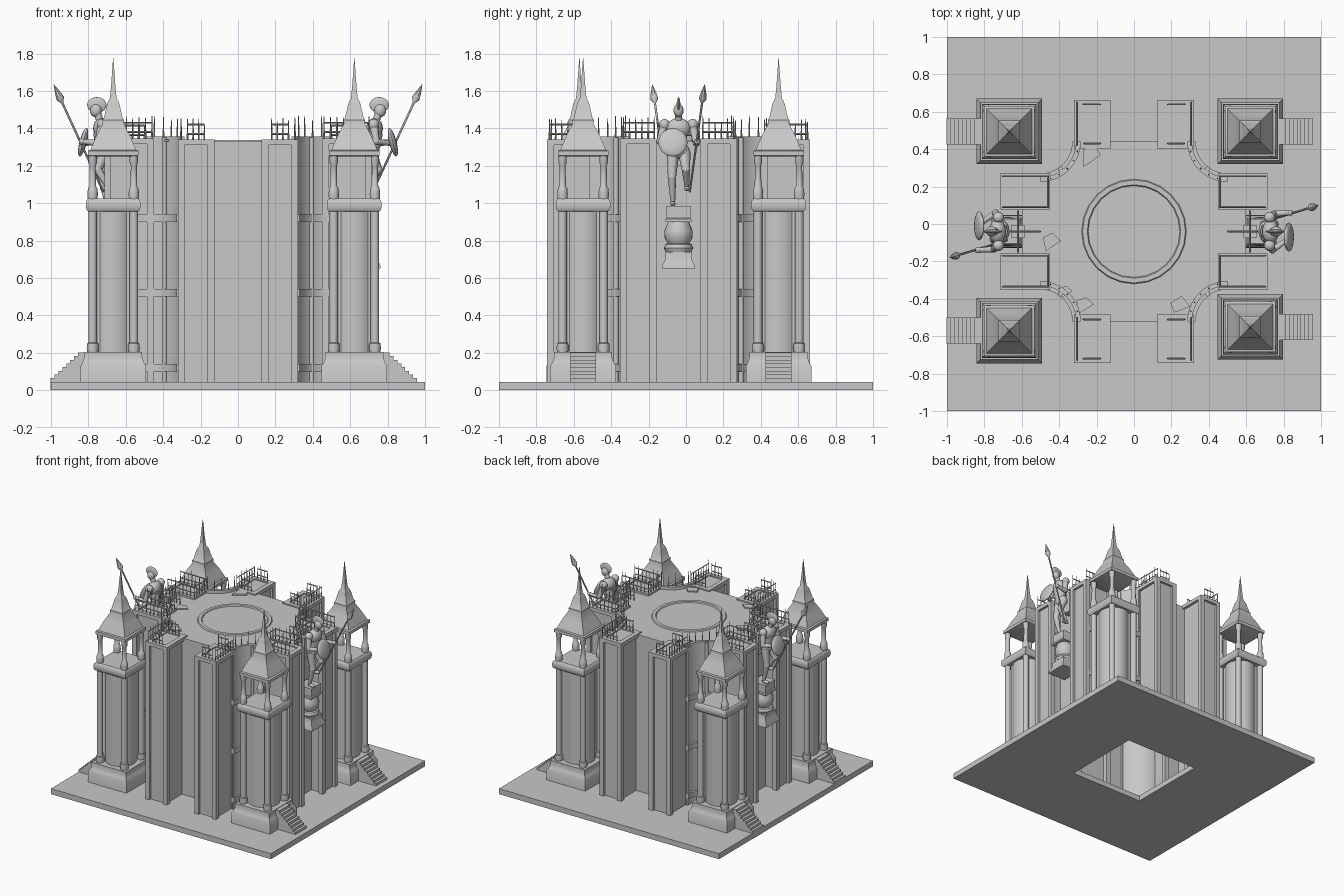
import bpy, bmesh, math, random
from mathutils import Matrix, Vector

random.seed(4)
old = bpy.data.objects.get("Cube")
if old:
    bpy.data.objects.remove(old, do_unlink=True)

stone = bpy.data.materials.new("grey_stone")
stone.use_nodes = True
grey = (0.58, 0.58, 0.58, 1)
stone.diffuse_color = grey
stone.node_tree.nodes["Principled BSDF"].inputs["Base Color"].default_value = grey

CY = -0.04      # centre line of the keep
SLAB = 0.045    # top of the ground slab
ROOF = 1.33


def finish(bm, name, matrix=None, smooth=True):
    bmesh.ops.recalc_face_normals(bm, faces=bm.faces)
    me = bpy.data.meshes.new(name)
    bm.to_mesh(me)
    bm.free()
    if matrix:
        me.transform(matrix)
        if matrix.determinant() < 0:
            me.flip_normals()
    me.materials.append(stone)
    ob = bpy.data.objects.new(name, me)
    bpy.context.collection.objects.link(ob)
    if smooth:
        bpy.ops.object.select_all(action='DESELECT')
        ob.select_set(True)
        bpy.context.view_layer.objects.active = ob
        bpy.ops.object.shade_smooth_by_angle(angle=math.radians(40))


def box(bm, x0, x1, y0, y1, z0, z1):
    m = Matrix.Translation(((x0 + x1) / 2, (y0 + y1) / 2, (z0 + z1) / 2))
    m = m @ Matrix.Diagonal((abs(x1 - x0), abs(y1 - y0), z1 - z0, 1))
    bmesh.ops.create_cube(bm, size=1, matrix=m)


def lathe(bm, x, y, profile, n=16, closed=False):
    """Turn (radius, z) points; n=4 gives a square section with half width = radius."""
    k, a0 = (math.sqrt(2), math.pi / 4) if n == 4 else (1, 0)
    rings = [[bm.verts.new((x + k * r * math.cos(a0 + math.tau * i / n),
                            y + k * r * math.sin(a0 + math.tau * i / n), z))
              for i in range(n)] for r, z in profile]
    pairs = list(zip(rings, rings[1:])) + ([(rings[-1], rings[0])] if closed else [])
    for a, b in pairs:
        for i in range(n):
            j = (i + 1) % n
            bm.faces.new((a[i], a[j], b[j], b[i]))
    if not closed:
        bm.faces.new(rings[0])
        bm.faces.new(rings[-1])


def prism(bm, pts, z0, z1, bottom=True):
    lo = [bm.verts.new((x, y, z0)) for x, y in pts]
    hi = [bm.verts.new((x, y, z1)) for x, y in pts]
    for i in range(len(pts)):
        j = (i + 1) % len(pts)
        bm.faces.new((lo[i], lo[j], hi[j], hi[i]))
    bm.faces.new(hi)
    if bottom:
        bm.faces.new(lo)


def rod(bm, p, q, r0, r1=None, n=10):
    p, q = Vector(p), Vector(q)
    d = q - p
    m = Matrix.Translation((p + q) / 2) @ d.to_track_quat('Z', 'Y').to_matrix().to_4x4()
    bmesh.ops.create_cone(bm, cap_ends=True, segments=n, radius1=r0,
                          radius2=r0 if r1 is None else r1, depth=d.length, matrix=m)


def ball(bm, c, r):
    m = Matrix.Translation(c) @ Matrix.Diagonal((*r, 1))
    bmesh.ops.create_uvsphere(bm, u_segments=16, v_segments=10, radius=1, matrix=m)


def spike(bm, x, y, z):
    rod(bm, (x, y, z), (x, y, z + random.uniform(0.08, 0.12)), 0.005, 0.002, n=4)


def fence(bm, path, z):
    """Spiked railing along a path of (x, y) points."""
    for a, b in zip(path, path[1:]):
        a, b = Vector((*a, z)), Vector((*b, z))
        for h in (0.035, 0.085):
            up = Vector((0, 0, h))
            rod(bm, a + up, b + up, 0.005, n=4)
        count = max(1, round((b - a).length / 0.035))
        for i in range(count + 1):
            spike(bm, *a.lerp(b, i / count))


def arc(r, n=10):
    """Quarter arc of the concave corner, from the end wing to the side wing."""
    return [(0.5 + r * math.cos(math.pi * (1 + i / n / 2)),
             0.48 + r * math.sin(math.pi * (1 + i / n / 2))) for i in range(n + 1)]


def wing(bm, u0, u1, v0, v1, z, swap):
    """Buttress block: a pilaster at each corner, recessed faces and a rimmed top."""
    def b(a0, a1, c0, c1, z0, z1):
        box(bm, *((c0, c1, a0, a1) if swap else (a0, a1, c0, c1)), z0, z1)
    g, w = 0.02, 0.037
    b(u0 + g, u1 - g, v0 + g, v1 - g, 0, z - 0.008)
    for u in (u0, u1 - w):
        for v in (v0, v1 - w):
            b(u, u + w, v, v + w, 0, z)
        b(u, u + w, v0 + w, v1 - w, z - 0.03, z)
    for v in (v0, v1 - w):
        b(u0 + w, u1 - w, v, v + w, z - 0.03, z)


# Ground slab with a square opening
bm = bmesh.new()
lathe(bm, 0, 0, [(1, 0), (1, SLAB), (0.335, SLAB), (0.335, 0)], 4, closed=True)
finish(bm, "ground_slab", smooth=False)

# Hollow keep with four concave corners
quarter = arc(0.19) + [(0.6, 0.29)]
outline = (quarter + [(x, -y) for x, y in reversed(quarter)]
           + [(-x, -y) for x, y in quarter] + [(-x, y) for x, y in reversed(quarter)])
bm = bmesh.new()
prism(bm, outline, SLAB, ROOF, bottom=False)
centre = Matrix.Translation((0, CY, 0))
finish(bm, "keep_walls", centre)

bm = bmesh.new()
lathe(bm, 0, CY, [(0.28, ROOF), (0.275, 1.338), (0.25, 1.338), (0.245, ROOF)], 24, closed=True)
finish(bm, "roof_ring", smooth=False)

# Broken slabs lying on the roof
bm = bmesh.new()
for x, y, r in ((-0.23, 0.37, 0.075), (-0.45, -0.09, 0.06), (-0.27, -0.43, 0.055),
                (0.24, -0.44, 0.06), (-0.37, -0.36, 0.04)):
    pts = [(x + r * random.uniform(0.6, 1.1) * math.cos(a),
            y + r * random.uniform(0.6, 1.1) * math.sin(a)) for a in (0, 1.3, 2.7, 4.2)]
    prism(bm, pts, ROOF, ROOF + 0.01)
finish(bm, "roof_rubble", smooth=False)

# Corner walls, wings and railings, mirrored to all four quarters
for sx, sy, place in ((1, 1, "back_left"), (-1, 1, "back_right"),
                      (1, -1, "front_left"), (-1, -1, "front_right")):
    m = centre @ Matrix.Diagonal((sx, sy, 1, 1))
    bm = bmesh.new()
    wing(bm, 0.125, 0.322, 0.44, 0.703, 1.34, False)
    finish(bm, place + "_end_wing", m, False)

    bm = bmesh.new()
    wing(bm, 0.117, 0.312, 0.45, 0.715, 1.345, True)
    for z in (0.1, 0.5, 0.9):
        box(bm, 0.487, 0.678, 0.28, 0.305, z, z + 0.04)
    finish(bm, place + "_side_wing", m, False)

    bm = bmesh.new()
    prism(bm, arc(0.19) + arc(0.215)[::-1], SLAB, 1.355)
    for z in (0.1, 0.5, 0.9):
        prism(bm, arc(0.17) + arc(0.195)[::-1], z, z + 0.04)
    x, y = arc(0.18)[6]
    rod(bm, (x, y, SLAB), (x, y, 1.35), 0.013)
    finish(bm, place + "_curved_wall", m)

    bm = bmesh.new()
    fence(bm, [(0.305, 0.46), (0.305, 0.69)], 1.335)
    fence(bm, [(0.18, 0.68), (0.27, 0.68)], 1.335)
    fence(bm, [(0.18, 0.47), (0.27, 0.47)], 1.335)
    fence(bm, [(0.70, 0.295), (0.46, 0.295), (0.46, 0.13), (0.70, 0.13)], 1.345)
    for x, y in arc(0.203, 6)[1:-1]:
        spike(bm, x, y, 1.35)
    finish(bm, place + "_railing", m, False)

# Corner towers with outward stairs
for tx, ty, place in ((0.622, 0.495, "back_left"), (-0.667, 0.495, "back_right"),
                      (0.622, -0.55, "front_left"), (-0.667, -0.57, "front_right")):
    m = Matrix.Translation((tx, ty, 0))
    corners = [(a, b) for a in (-0.11, 0.11) for b in (-0.11, 0.11)]

    bm = bmesh.new()
    lathe(bm, 0, 0, [(0.175, 0), (0.175, 0.13), (0.163, 0.15), (0.155, 0.175), (0.155, 0.205)], 4)
    finish(bm, place + "_tower_plinth", m)

    # Square core with a rounded face on each side and a post at each corner
    bm = bmesh.new()
    lathe(bm, 0, 0, [(0.093, 0.2), (0.093, 0.97)], 4)
    lathe(bm, 0, 0, [(0.118, 0.2), (0.118, 0.97)], 32)
    for x, y in corners:
        lathe(bm, x, y, [(0.03, 0.205), (0.032, 0.225), (0.03, 0.25), (0.023, 0.255), (0.023, 0.97)], 12)
    finish(bm, place + "_tower_shaft", m)

    bm = bmesh.new()
    lathe(bm, 0, 0, [(0.132, 0.955), (0.143, 0.965), (0.147, 0.99), (0.143, 1.015), (0.132, 1.025)], 4)
    for x, y in corners:
        lathe(bm, x, y, [(0.026, 1.02), (0.028, 1.05), (0.025, 1.08), (0.018, 1.09),
                         (0.016, 1.2), (0.022, 1.215), (0.022, 1.255)], 12)
    finish(bm, place + "_belfry", m)

    bm = bmesh.new()
    lathe(bm, 0, 0, [(0.125, 1.25), (0.135, 1.255), (0.135, 1.28), (0.122, 1.285), (0.09, 1.36),
                     (0.056, 1.425), (0.058, 1.445), (0.05, 1.455), (0.033, 1.53), (0.027, 1.545),
                     (0.018, 1.56), (0.012, 1.62), (0.001, 1.775)], 4)
    finish(bm, place + "_spire", m)

    bm = bmesh.new()
    s = 1 if tx > 0 else -1
    for i in range(8):
        box(bm, s * 0.15, s * (0.335 - i * 0.021), -0.07, 0.07, 0, SLAB + 0.0195 * (i + 1))
    finish(bm, place + "_stairs", m, False)

# Guardian on each flank; the second is the first turned half way round
for turn, place in ((0, "left"), (math.pi, "right")):
    m = centre @ Matrix.Rotation(turn, 4, 'Z')
    bm = bmesh.new()
    lathe(bm, 0.675, 0, [(0.088, 0.65), (0.085, 0.67), (0.07, 0.7), (0.068, 0.74)], 4)
    lathe(bm, 0.675, 0, [(0.07, 0.74), (0.078, 0.76), (0.07, 0.78), (0.058, 0.785), (0.074, 0.815),
                         (0.076, 0.85), (0.06, 0.89), (0.055, 0.9)], 24)
    lathe(bm, 0.675, 0, [(0.07, 0.9), (0.07, 0.915), (0.063, 0.92), (0.063, 0.985)], 4)
    finish(bm, place + "_pedestal", m)

    bm = bmesh.new()
    for hip, knee, foot in (((0.71, -0.03, 1.27), (0.73, -0.035, 1.14), (0.7, -0.03, 1.0)),
                            ((0.71, 0.03, 1.27), (0.75, 0.04, 1.18), (0.69, 0.045, 1.08))):
        rod(bm, hip, knee, 0.034, 0.022)
        rod(bm, knee, foot, 0.023, 0.012)
        ball(bm, knee, (0.023,) * 3)
        ball(bm, (foot[0] + 0.015, foot[1], foot[2] - 0.003), (0.033, 0.015, 0.013))
    ball(bm, (0.71, 0, 1.28), (0.045, 0.06, 0.045))
    rod(bm, (0.71, 0, 1.27), (0.725, 0, 1.38), 0.042, 0.05)
    ball(bm, (0.73, 0, 1.4), (0.045, 0.066, 0.055))
    rod(bm, (0.735, 0, 1.43), (0.755, 0, 1.49), 0.02)
    for shoulder, elbow, hand in (((0.725, 0.075, 1.42), (0.75, 0.095, 1.32), (0.835, 0.1, 1.33)),
                                  ((0.725, -0.075, 1.42), (0.74, -0.1, 1.33), (0.81, -0.05, 1.32))):
        ball(bm, shoulder, (0.03,) * 3)
        rod(bm, shoulder, elbow, 0.024, 0.018)
        ball(bm, elbow, (0.018,) * 3)
        rod(bm, elbow, hand, 0.018, 0.013)
        ball(bm, hand, (0.016,) * 3)
    finish(bm, place + "_guardian_body", m)

    bm = bmesh.new()
    ball(bm, (0.76, 0, 1.495), (0.032, 0.027, 0.036))
    ball(bm, (0.755, 0, 1.525), (0.052, 0.01, 0.042))
    finish(bm, place + "_helmet", m)

    bm = bmesh.new()
    ball(bm, (0, 0, 0), (0.02, 0.078, 0.078))
    tilt = Matrix.Translation((0.828, -0.03, 1.325)) @ Matrix.Rotation(-0.25, 4, 'Y')
    finish(bm, place + "_shield", m @ tilt)

    # Spear with a flanged, pointed blade
    low, high = Vector((0.72, 0.06, 1.06)), Vector((0.985, 0.14, 1.635))
    aim = (high - low).to_track_quat('Z', 'Y').to_matrix().to_4x4()
    tip = (high - low).length
    bm = bmesh.new()
    lathe(bm, 0, 0, [(0.006, 0), (0.006, tip - 0.11), (0.022, tip - 0.085),
                     (0.018, tip - 0.06), (0.001, tip)], 8)
    finish(bm, place + "_spear", m @ Matrix.Translation(low) @ aim)

    # Post and crossed spikes behind the guardian
    bm = bmesh.new()
    box(bm, 0.585, 0.655, -0.035, 0.035, 1.2, 1.37)
    fence(bm, [(0.5, 0), (0.66, 0)], 1.33)
    fence(bm, [(0.62, -0.11), (0.62, 0.11)], 1.33)
    finish(bm, place + "_spiked_post", m, False)
